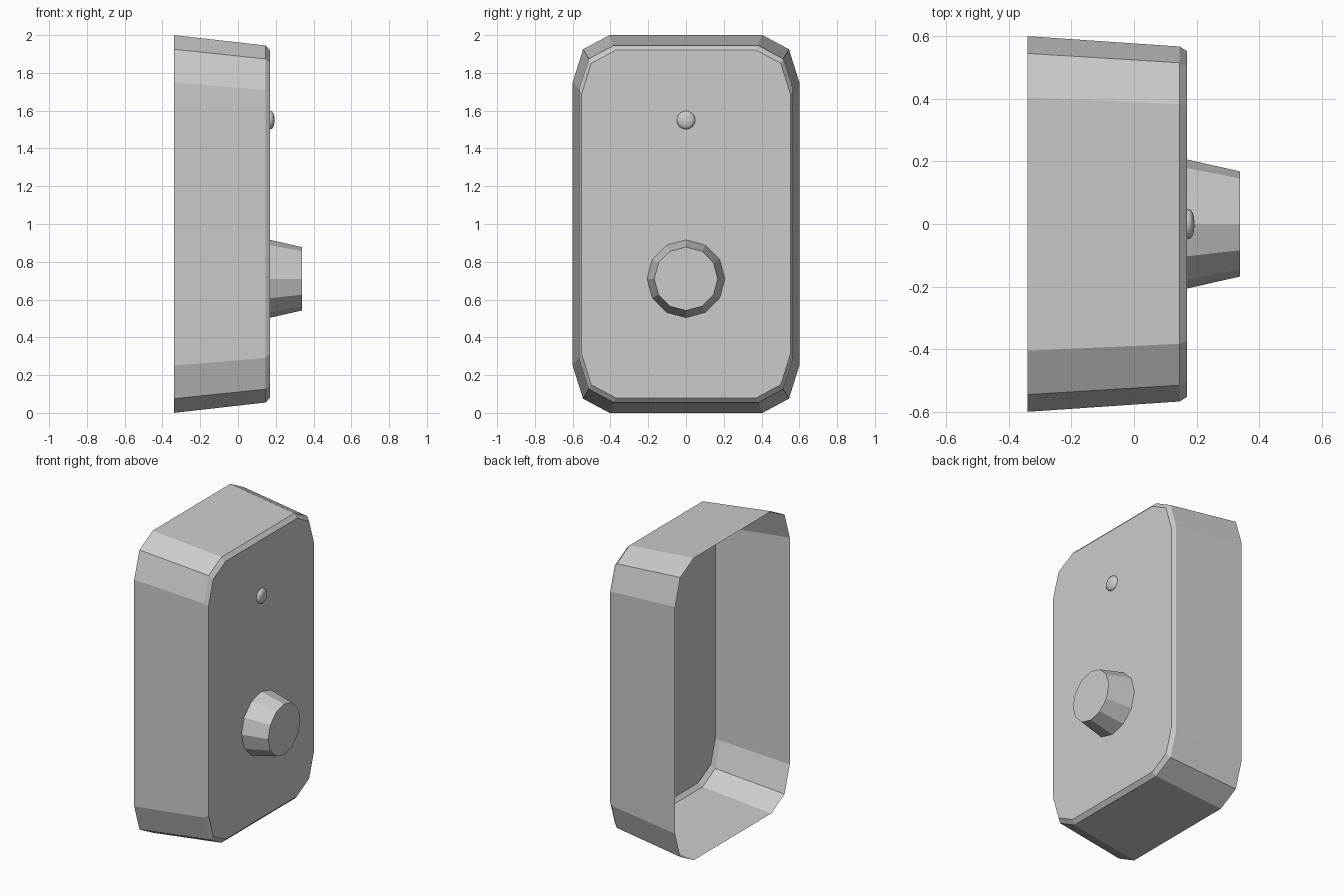
import bpy, bmesh, math

if "Cube" in bpy.data.objects:
    bpy.data.objects.remove(bpy.data.objects["Cube"])


def ring(outline, x, scale, zc):
    """Place a (y, z) outline at depth x, scaled about height zc."""
    return [(x, y * scale, zc + z * scale) for y, z in outline]


def circle(n):
    return [(math.cos(2 * math.pi * i / n), math.sin(2 * math.pi * i / n)) for i in range(n)]


def loft(name, rings, smooth=False):
    """Skin rings from back to front; the front is capped, the back stays open."""
    bm = bmesh.new()
    loops = [[bm.verts.new(p) for p in r] for r in rings]
    n = len(loops[0])
    for a, b in zip(loops, loops[1:]):
        for i in range(n):
            j = (i + 1) % n
            bm.faces.new((a[i], a[j], b[j], b[i]))
    bm.faces.new(loops[-1])
    for f in bm.faces:
        f.smooth = smooth
    mesh = bpy.data.meshes.new(name)
    bm.to_mesh(mesh)
    bm.free()
    obj = bpy.data.objects.new(name, mesh)
    bpy.context.collection.objects.link(obj)
    return obj


# Housing: rounded-corner shell, tapered to a small front bevel, open at the back
corner = [(0.6, 0.75), (0.545, 0.925), (0.405, 1.0)]
half = corner + [(-y, z) for y, z in reversed(corner)]
outline = half + [(-y, -z) for y, z in half]
loft("housing", [ring(outline, x, s, 1.0)
                 for x, s in ((-0.34, 1.0), (0.146, 0.945), (0.17, 0.92))])

# Knob: tapered twelve-sided button
loft("knob", [ring(circle(12), 0.17, 0.206, 0.71),
              ring(circle(12), 0.338, 0.168, 0.71)])

# Indicator light: small flattened dome
angles = [math.radians(a) for a in (0, 15, 30, 45, 60, 75, 86)]
loft("indicator_light", [ring(circle(24), 0.168 + 0.025 * math.sin(a) ** 0.8,
                              0.049 * math.cos(a) ** 0.8, 1.55) for a in angles], smooth=True)
